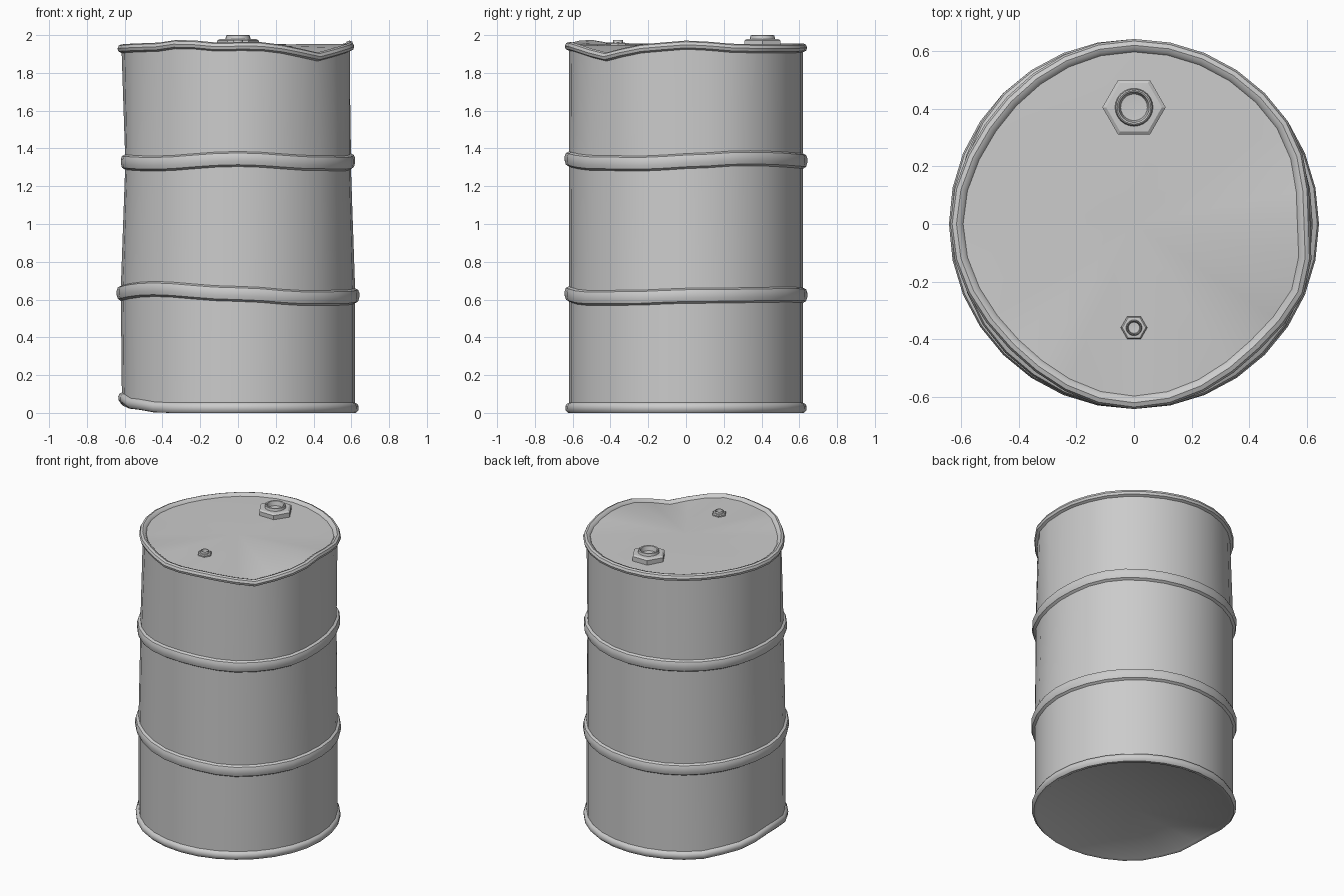
import bpy, bmesh
from math import sin, cos, pi, radians

if "Cube" in bpy.data.objects:
    bpy.data.objects.remove(bpy.data.objects["Cube"])

SEG = 32


def wave(keys, a):
    """Smooth periodic interpolation of (degrees, value) keys."""
    ks = sorted(keys)
    ks = [(ks[-1][0] - 360, ks[-1][1])] + ks + [(ks[0][0] + 360, ks[0][1])]
    for (a0, v0), (a1, v1) in zip(ks, ks[1:]):
        if a0 <= a <= a1:
            t = (1 - cos(pi * (a - a0) / (a1 - a0))) / 2
            return v0 + (v1 - v0) * t
    return 0


def finish(name, bm, angle):
    bmesh.ops.recalc_face_normals(bm, faces=bm.faces)
    me = bpy.data.meshes.new(name)
    bm.to_mesh(me)
    bm.free()
    ob = bpy.data.objects.new(name, me)
    bpy.context.collection.objects.link(ob)
    bpy.ops.object.select_all(action='DESELECT')
    ob.select_set(True)
    bpy.context.view_layer.objects.active = ob
    bpy.ops.object.shade_smooth_by_angle(angle=radians(angle))
    return ob


def skin(rings, first=None, last=None):
    """Bridge stacked rings of points; cap ends with a fan to a point."""
    bm = bmesh.new()
    rows = [[bm.verts.new(p) for p in r] for r in rings]
    n = len(rows[0])
    for a, b in zip(rows, rows[1:]):
        for i in range(n):
            j = (i + 1) % n
            bm.faces.new((a[i], a[j], b[j], b[i]))
    for row, tip in ((rows[0], first), (rows[-1], last)):
        if tip:
            c = bm.verts.new(tip)
            for i in range(n):
                bm.faces.new((row[i], row[(i + 1) % n], c))
    return bm


# Dents: height and radius of each station as a function of angle
BOTTOM = dict(
    z=[(130, 0), (155, .022), (183, .055), (208, .02), (232, 0), (0, 0)],
    r=[(130, 0), (185, -.005), (230, 0), (0, 0)],
    profile=[(.59, .01), (.603, .002), (.625, 0), (.638, .014), (.639, .033),
             (.632, .048), (.62, .054)])
BAND = [(.62, -.042), (.636, -.032), (.642, -.012), (.642, .014),
        (.636, .03), (.62, .038)]
LOW_BAND = dict(
    z=[(0, .622), (60, .628), (120, .62), (180, .635), (225, .658),
       (270, .632), (305, .61), (335, .612)],
    r=[(0, 0)], profile=BAND)
HIGH_BAND = dict(
    z=[(0, 1.335), (30, 1.35), (90, 1.335), (180, 1.33), (225, 1.322),
       (270, 1.346), (310, 1.325), (340, 1.322)],
    r=[(0, -.022), (50, 0), (130, 0), (180, -.022), (225, -.01), (270, 0),
       (315, -.005)], profile=BAND)
TOP = dict(
    z=[(0, 1.925), (30, 1.906), (60, 1.905), (90, 1.91), (180, 1.905),
       (220, 1.912), (241, 1.93), (260, 1.915), (278, 1.919), (292, 1.903),
       (315, 1.862), (337, 1.905)],
    r=[(0, -.03), (35, 0), (90, 0), (145, -.02), (180, -.004), (225, -.03),
       (270, 0), (315, -.025), (340, -.004)],
    profile=[(.62, 0), (.637, .008), (.642, .024), (.635, .04), (.62, .046),
             (.606, .041), (.597, .028)])

# Dented drum shell: base rim, two hoops, top rim and lid in one skin
rings = []
for st in (BOTTOM, LOW_BAND, HIGH_BAND, TOP):
    for r, z in st["profile"]:
        ring = []
        for i in range(SEG):
            d = 360 * i / SEG
            rr = r + wave(st["r"], d)
            ring.append((rr * cos(radians(d)), rr * sin(radians(d)),
                         z + wave(st["z"], d)))
        rings.append(ring)
finish("dented_drum", skin(rings, (0, 0, .01), (0, 0, 1.95)), 40)


def bung(name, y, base, size, height):
    """Hexagonal nut with a round, hollow collar."""
    n = 24

    def ring(r, z, hexagon):
        pts = []
        for i in range(n):
            a = 2 * pi * i / n
            k = cos(pi / 6) / cos(a % (pi / 3) - pi / 6) if hexagon else 1
            pts.append((r * size * k * cos(a), y + r * size * k * sin(a),
                        base + z * height))
        return pts
    prof = [(1, 0, 1), (1, .55, 1), (.88, .68, 1), (.6, .7, 0), (.57, .95, 0),
            (.53, 1, 0), (.48, .95, 0), (.42, .5, 0)]
    finish(name, skin([ring(*p) for p in prof], (0, y, base),
                      (0, y, base + .45 * height)), 30)


# Filler and vent bungs on the lid
bung("large_bung", .405, 1.935, .11, .065)
bung("small_bung", -.36, 1.93, .046, .045)
